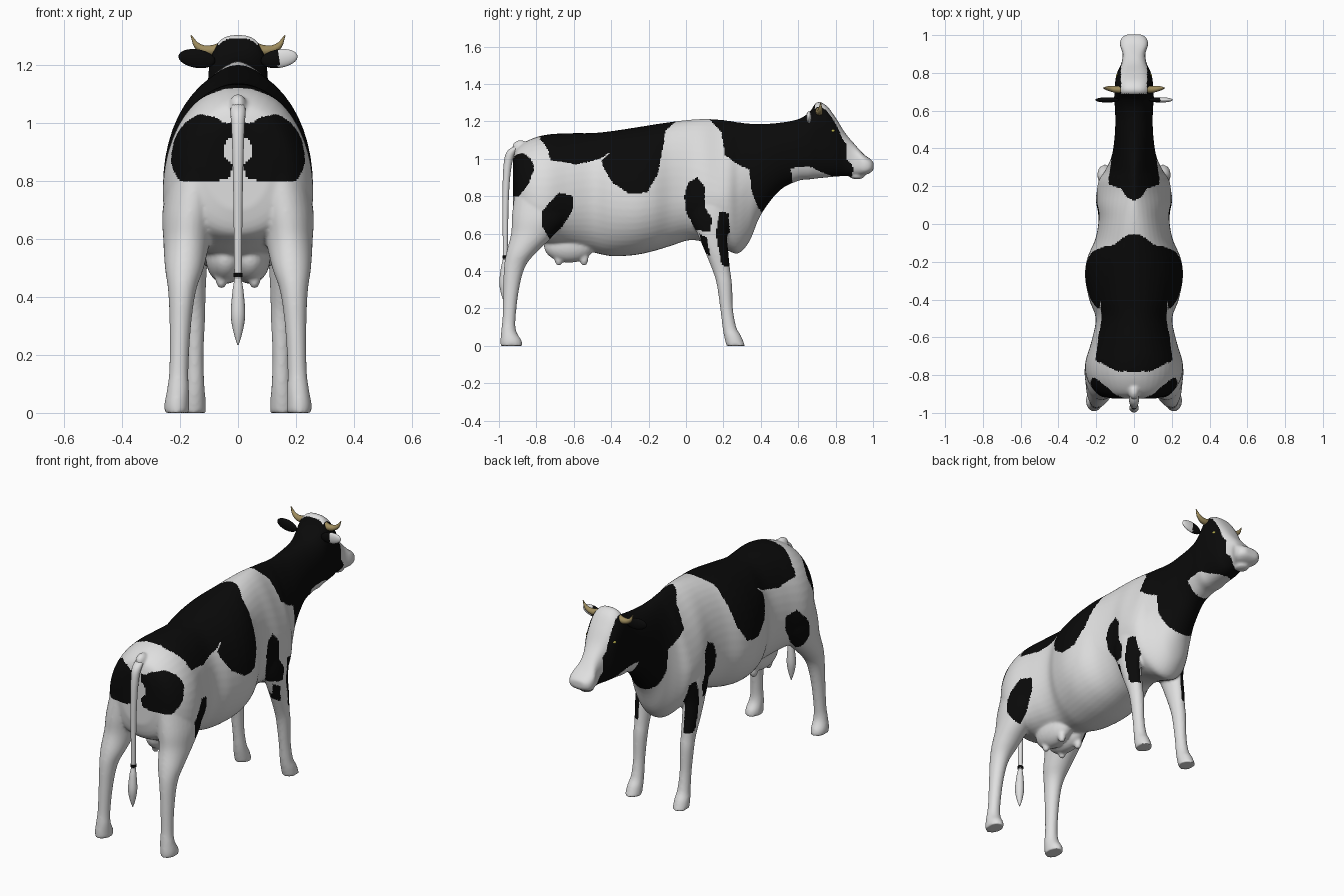
import bpy, bmesh, math
from mathutils import Matrix

if "Cube" in bpy.data.objects:
    bpy.data.objects.remove(bpy.data.objects["Cube"])


def material(name, r, g, b):
    m = bpy.data.materials.new(name)
    m.diffuse_color = (r, g, b, 1)
    m.use_nodes = True
    m.node_tree.nodes["Principled BSDF"].inputs["Base Color"].default_value = m.diffuse_color
    return m


WHITE = material("white_hair", 0.74, 0.74, 0.74)
BLACK = material("black_hair", 0.003, 0.003, 0.003)
HORN = material("tan_horn", 0.34, 0.26, 0.11)
EYE = material("yellow_eye", 0.5, 0.45, 0.08)


def smooth_rows(rows, n=5):
    """Catmull-Rom interpolation between section rows."""
    out = []
    for i in range(len(rows) - 1):
        quad = (rows[max(i - 1, 0)], rows[i], rows[i + 1], rows[min(i + 2, len(rows) - 1)])
        for k in range(n):
            t = k / n
            out.append([0.5 * (2 * q + (r - p) * t + (2 * p - 5 * q + 4 * r - s) * t * t
                               + (3 * q - p - 3 * r + s) * t ** 3) for p, q, r, s in zip(*quad)])
    return out + [rows[-1]]


def loft(bm, rows, point, sides=32):
    """Skin rings made by point(row, angle), closed at both ends."""
    rings = [[bm.verts.new(point(r, 2 * math.pi * k / sides)) for k in range(sides)]
             for r in smooth_rows(rows)]
    for a, b in zip(rings, rings[1:]):
        for k in range(sides):
            j = (k + 1) % sides
            bm.faces.new((a[k], a[j], b[j], b[k]))
    bm.faces.new(rings[0])
    bm.faces.new(rings[-1])


def ball(bm, centre, radii, tilt=0):
    m = Matrix.Translation(centre) @ Matrix.Rotation(tilt, 4, 'Y') @ Matrix.Diagonal((*radii, 1))
    bmesh.ops.create_uvsphere(bm, u_segments=24, v_segments=16, radius=1, matrix=m)


def finish(bm, name, *mats):
    bmesh.ops.recalc_face_normals(bm, faces=bm.faces)
    me = bpy.data.meshes.new(name)
    bm.to_mesh(me)
    bm.free()
    for m in mats:
        me.materials.append(m)
    for p in me.polygons:
        p.use_smooth = True
    ob = bpy.data.objects.new(name, me)
    bpy.context.collection.objects.link(ob)
    return ob


# Trunk and head sections: y, top z, bottom z, half width, z of widest point
trunk = [(-.925, 1.0, .70, .11, .85), (-.90, 1.06, .62, .19, .82), (-.83, 1.105, .58, .245, .77),
         (-.74, 1.13, .54, .259, .75), (-.62, 1.137, .52, .225, .78), (-.50, 1.138, .50, .203, .80),
         (-.40, 1.148, .480, .237, .78), (-.28, 1.166, .485, .259, .77), (-.18, 1.182, .505, .247, .78),
         (-.08, 1.197, .535, .205, .80), (.02, 1.209, .565, .188, .80), (.12, 1.214, .55, .197, .80),
         (.22, 1.206, .51, .19, .79), (.28, 1.196, .495, .155, .79), (.34, 1.189, .56, .125, .86),
         (.40, 1.186, .70, .11, .94), (.50, 1.193, .83, .10, 1.02), (.60, 1.212, .882, .10, 1.05)]
head = [(.66, 1.25, .89, .105, 1.08), (.70, 1.303, .895, .103, 1.12), (.75, 1.285, .90, .10, 1.12),
        (.80, 1.22, .905, .09, 1.08), (.85, 1.14, .908, .067, 1.04), (.90, 1.08, .91, .06, .99),
        (.95, 1.025, .912, .075, .968), (.985, 1.0, .925, .066, .96), (1.003, .982, .942, .042, .962)]


def body_point(r, a):
    y, top, bot, hw, zw = r
    c, s = math.cos(a), math.sin(a)
    e = 2.1 + 0.6 * min(max((y - .55) / .12, 0), 1)
    if s > 0:                                   # narrow withers
        e -= .65 * math.exp(-((y - .2) / .15) ** 2)
    x = hw * math.copysign(abs(c) ** (2 / e), c)
    z = zw + ((top - zw) if s > 0 else (zw - bot)) * math.copysign(abs(s) ** (2 / e), s)
    return (x, y, z)


# Leg sections: z, centre y, y radius, centre x, x radius
hind = [(.88, -.76, .15, .13, .10), (.7, -.775, .155, .164, .096), (.6, -.815, .12, .176, .082),
        (.5, -.88, .08, .185, .067), (.42, -.917, .056, .193, .048), (.3, -.935, .042, .199, .037),
        (.15, -.946, .035, .204, .033), (.08, -.948, .04, .207, .038), (.03, -.936, .056, .211, .043),
        (.0, -.933, .058, .211, .042)]
fore = [(.88, .12, .12, .11, .07), (.7, .13, .11, .14, .06), (.6, .14, .08, .15, .05),
        (.5, .165, .062, .152, .045), (.4, .19, .047, .15, .038), (.33, .205, .041, .15, .037),
        (.2, .217, .034, .15, .031), (.1, .232, .037, .15, .034), (.05, .25, .046, .152, .04),
        (.0, .266, .05, .153, .042)]

bm = bmesh.new()
loft(bm, trunk + head, body_point, 48)
ball(bm, (0, .915, .905), (.038, .04, .014))    # lower lip
ball(bm, (0, -.885, 1.06), (.03, .045, .04))    # tail root
for side in (1, -1):
    for leg in (hind, fore):
        loft(bm, leg, lambda r, a: (side * r[3] + r[4] * math.cos(a), r[1] + r[2] * math.sin(a), r[0]))
    # udder halves and teats
    ball(bm, (side * .042, -.625, .535), (.07, .135, .09))
    for y in (-.68, -.545):
        ball(bm, (side * .057, y, .472), (.022, .024, .045))
body = finish(bm, "body", WHITE, BLACK)

# Fuse the parts into one smooth skin
rm = body.modifiers.new("fuse", 'REMESH')
rm.mode = 'VOXEL'
rm.voxel_size = 0.0075
rm.use_smooth_shade = True
sm = body.modifiers.new("soften", 'SMOOTH')
sm.factor = 0.5
sm.iterations = 6
bpy.context.view_layer.objects.active = body
for m in ("fuse", "soften"):
    bpy.ops.object.modifier_apply(modifier=m)

# Coat patches as side-view outlines (y, z), with the range of |x| each applies to
patches = [
    (0, 1, [(-.83, 1.3), (-.85, 1.08), (-.75, 1.06), (-.72, .99), (-.58, .97), (-.46, 1.0), (-.40, 1.04),
            (-.45, .99), (-.44, .95), (-.39, .87), (-.30, .81), (-.21, .82), (-.15, .92), (-.12, 1.08),
            (-.11, 1.15), (-.02, 1.23)]),
    (0, 1, [(.11, 1.23), (.19, 1.14), (.21, 1.02), (.26, .98), (.34, .94), (.35, .83), (.38, .75), (.42, .69),
            (.47, .77), (.53, .83), (.57, .87), (.56, .95), (.66, .96), (.72, .93), (.80, .90), (.88, .89),
            (.90, .95), (.86, 1.0), (.86, 1.2), (.75, 1.4), (.3, 1.4)]),
    (.14, 1, [(-.77, .64), (-.77, .72), (-.68, .82), (-.60, .80), (-.61, .72), (-.66, .64), (-.73, .57)]),
    (.10, 1, [(-.01, .80), (.01, .87), (.06, .90), (.10, .85), (.10, .74), (.14, .68), (.13, .61),
              (.05, .62), (0, .72)]),
    (.14, 1, [(.07, .60), (.11, .58), (.13, .48), (.10, .50)]),
    (.145, 1, [(.16, .60), (.18, .72), (.23, .71), (.24, .42), (.19, .43)]),
]
# Rump patch: side outline and rear outline (|x|, z)
rump_side = [(-1.1, 1.05), (-.88, 1.04), (-.83, 1.0), (-.81, .95), (-.84, .87), (-.90, .79), (-1.1, .79)]
rump_rear = [(.02, 1.0), (.05, 1.0), (.08, 1.02), (.15, 1.035), (.2, 1.02), (.30, .96), (.30, .84), (.20, .80),
             (.1, .795), (.03, .81), (.02, .84)]


def inside(y, z, poly):
    hit = False
    for (y1, z1), (y2, z2) in zip(poly, poly[1:] + poly[:1]):
        if (z1 > z) != (z2 > z) and y < y1 + (z - z1) * (y2 - y1) / (z2 - z1):
            hit = not hit
    return hit


def coat(c, n):
    x, y, z = abs(c.x), c.y, c.z
    if y > .69 and x < .068 and n.z > .2:        # white face blaze
        return 0
    if y < -.7 and z > 1.03 and y < -.83 + .55 * x:  # pointed rear end of the back patch
        return 0
    if y < -.78:
        spot = math.hypot(x, z - .905) < .05     # white spot beside the tail
        return int(not spot and inside(y, z, rump_side) and inside(x, z, rump_rear))
    return int(any(lo <= x <= hi and inside(y, z, p) for lo, hi, p in patches))


for p in body.data.polygons:
    p.material_index = coat(p.center, p.normal)

# Tail with switch, and its dark band
bm = bmesh.new()
tail = [(1.075, -.885, .02), (1.04, -.93, .026), (.97, -.953, .022), (.8, -.964, .017), (.5, -.966, .013),
        (.46, -.967, .013), (.42, -.97, .019), (.34, -.973, .025), (.28, -.973, .016), (.235, -.972, .002)]
ring = lambda r, a: (r[2] * math.cos(a), r[1] + r[2] * math.sin(a), r[0])
loft(bm, tail, ring, 16)
finish(bm, "tail", WHITE)
bm = bmesh.new()
loft(bm, [(.482, -.966, .016), (.468, -.966, .016)], ring, 16)
finish(bm, "tail_band", BLACK)

for side, tag in ((1, "right"), (-1, "left")):
    # Ears: left is black, right is white towards the tip
    bm = bmesh.new()
    ball(bm, (side * .142, .657, 1.222), (.064, .014, .032), -side * .15)
    ear = finish(bm, tag + "_ear", BLACK, WHITE)
    for p in ear.data.polygons:
        p.material_index = int(p.center.x > .14)

    # Eyes
    bm = bmesh.new()
    ball(bm, (side * .086, .785, 1.15), (.010, .011, .008))
    finish(bm, tag + "_eye", EYE)

    # Horns: tapered curved tubes
    cu = bpy.data.curves.new(tag + "_horn", 'CURVE')
    cu.dimensions = '3D'
    cu.bevel_depth = 1
    cu.bevel_resolution = 4
    cu.use_fill_caps = True
    sp = cu.splines.new('BEZIER')
    pts = [(.05, .71, 1.26, .02), (.10, .713, 1.25, .018), (.138, .718, 1.264, .012), (.162, .72, 1.302, .002)]
    sp.bezier_points.add(len(pts) - 1)
    for b, (x, y, z, r) in zip(sp.bezier_points, pts):
        b.co = (side * x, y, z)
        b.radius = r
        b.handle_left_type = b.handle_right_type = 'AUTO'
    cu.materials.append(HORN)
    horn = bpy.data.objects.new(tag + "_horn", cu)
    bpy.context.collection.objects.link(horn)
    bpy.ops.object.select_all(action='DESELECT')
    horn.select_set(True)
    bpy.context.view_layer.objects.active = horn
    bpy.ops.object.convert(target='MESH')
